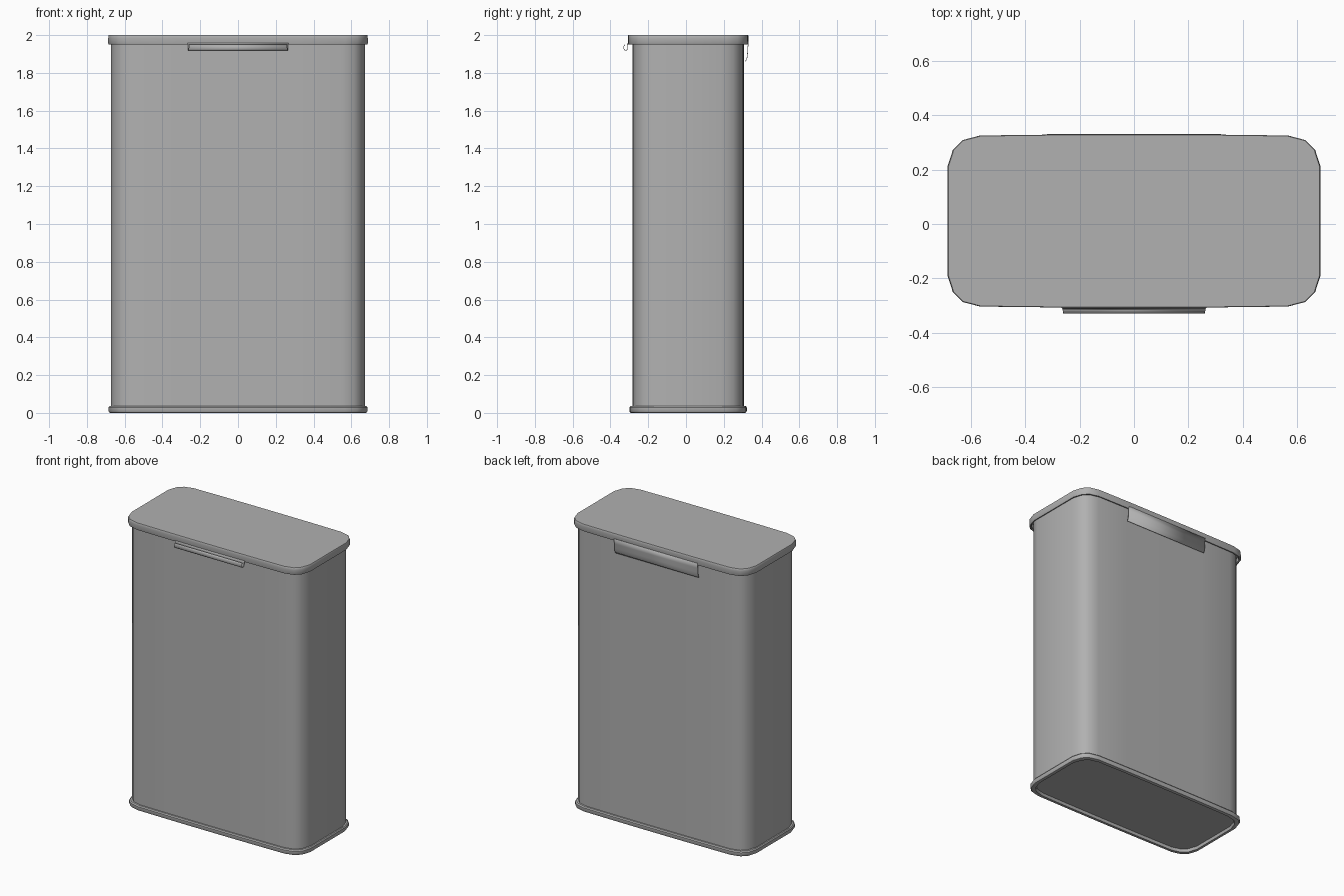
import bpy
import math

if "Cube" in bpy.data.objects:
    bpy.data.objects.remove(bpy.data.objects["Cube"])

CY = 0.011  # body centre in y; the front tab balances it

grey = bpy.data.materials.new("dark_grey")
grey.diffuse_color = (.44, .44, .44, 1)
grey.use_nodes = True
grey.node_tree.nodes["Principled BSDF"].inputs["Base Color"].default_value = grey.diffuse_color


def outline(a, b):
    """Rounded rectangle with chunky corners and slightly bowed long sides."""
    q = [(a, b - .118), (a - .02, b - .056), (a - .055, b - .021),
         (a - .12, b - .004), (.32, b - .001), (.11, b)]
    top = q + [(-x, y) for x, y in reversed(q)]
    return top + [(-x, -y) for x, y in top]


def finish(name, verts, faces, angle=35):
    me = bpy.data.meshes.new(name)
    me.from_pydata(verts, [], faces)
    me.materials.append(grey)
    ob = bpy.data.objects.new(name, me)
    bpy.context.collection.objects.link(ob)
    bpy.ops.object.select_all(action='DESELECT')
    ob.select_set(True)
    bpy.context.view_layer.objects.active = ob
    bpy.ops.object.shade_smooth_by_angle(angle=math.radians(angle))
    return ob


def loft(name, rings, cap_first=False, cap_last=False):
    """Rings (half width, half depth, z), listed from top to bottom outside."""
    verts, faces = [], []
    for a, b, z in rings:
        verts += [(x, y + CY, z) for x, y in outline(a, b)]
    n = len(verts) // len(rings)
    for r in range(len(rings) - 1):
        for i in range(n):
            j = (i + 1) % n
            faces.append((r * n + i, (r + 1) * n + i, (r + 1) * n + j, r * n + j))
    if cap_first:
        faces.append(tuple(range(n)))
    if cap_last:
        faces.append(tuple(reversed(range(len(verts) - n, len(verts)))))
    return finish(name, verts, faces)


def strip(name, profile, flip=False):
    """Thin metal sheet from profile points (half width, y, z) swept across x."""
    verts = [(s * w, y, z) for w, y, z in profile for s in (-1, 1)]
    faces = [(2 * i, 2 * i + 2, 2 * i + 3, 2 * i + 1) for i in range(len(profile) - 1)]
    if flip:
        faces = [f[::-1] for f in faces]
    ob = finish(name, verts, faces, 60)
    sheet = ob.modifiers.new("thickness", 'SOLIDIFY')
    sheet.thickness = .003
    return ob


# Tall tin wall
loft("body", [(.672, .295, 1.97), (.672, .295, .03)])

# Rolled bottom rim with recessed floor
loft("base_rim", [(.672, .295, .037), (.680, .305, .036), (.685, .311, .029),
                  (.685, .311, .010), (.681, .307, .002), (.677, .303, 0),
                  (.661, .286, 0), (.657, .282, .02)], cap_last=True)

# Lid with soft top edge and inturned hem
loft("lid", [(.684, .317, 2.0), (.686, .319, 1.996), (.687, .319, 1.985),
             (.687, .319, 1.957), (.684, .317, 1.951), (.679, .311, 1.95),
             (.676, .307, 1.957)], cap_first=True)

# Front finger tab, curled outward
strip("front_tab", [(.268, -.307, 1.96), (.265, -.312, 1.95), (.264, -.312, 1.926),
                    (.263, -.316, 1.919), (.262, -.322, 1.919), (.261, -.327, 1.927),
                    (.260, -.327, 1.942), (.260, -.322, 1.948)])

# Back hinge flap
strip("hinge_flap", [(.32, .331, 1.965), (.32, .329, 1.93), (.32, .327, 1.90),
                     (.32, .325, 1.882), (.32, .320, 1.868), (.32, .317, 1.861)], flip=True)
